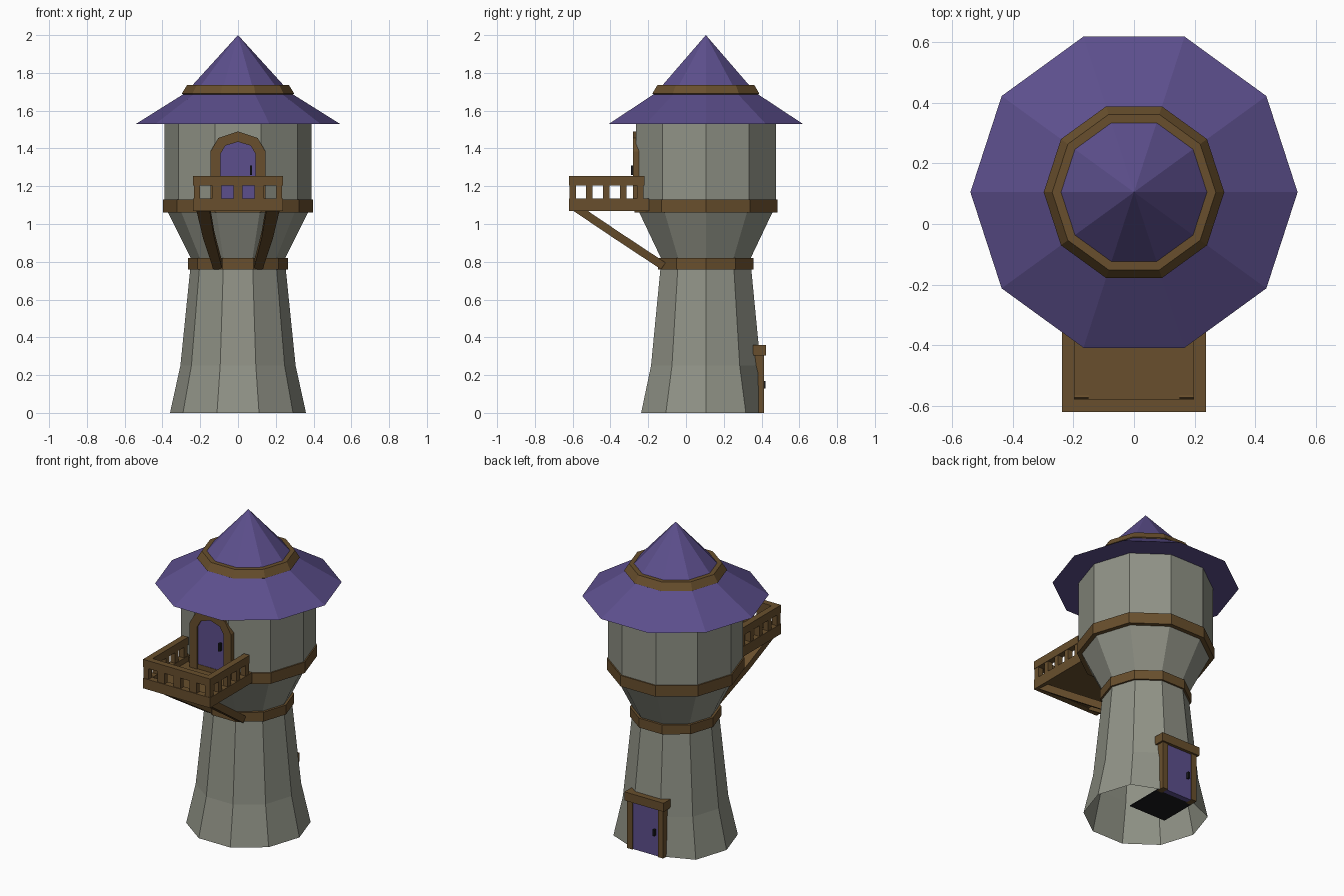
import bpy, bmesh, math
from mathutils import Vector

if "Cube" in bpy.data.objects:
    bpy.data.objects.remove(bpy.data.objects["Cube"])

YC = 0.105   # tower axis
SIDES = 10

def mat(name, rgb):
    m = bpy.data.materials.new(name)
    m.diffuse_color = (*rgb, 1)
    m.use_nodes = True
    m.node_tree.nodes["Principled BSDF"].inputs["Base Color"].default_value = m.diffuse_color
    return m

STONE = mat("grey stone", (0.28, 0.29, 0.24))
WOOD = mat("brown wood", (0.14, 0.078, 0.026))
PURPLE = mat("purple paint", (0.108, 0.078, 0.265))
DARK = mat("dark iron", (0.01, 0.01, 0.012))

def finish(bm, name, material):
    bmesh.ops.recalc_face_normals(bm, faces=bm.faces)
    me = bpy.data.meshes.new(name)
    bm.to_mesh(me)
    bm.free()
    me.materials.append(material)
    ob = bpy.data.objects.new(name, me)
    bpy.context.collection.objects.link(ob)
    return ob

def loft(name, material, profile, closed=False):
    """Ten-sided lathe of (radius, z) points; radius 0 makes an apex."""
    bm = bmesh.new()
    rings = []
    for r, z in profile:
        n = SIDES if r > 0 else 1
        rings.append([bm.verts.new((r * math.cos(math.tau * i / SIDES),
                                    YC + r * math.sin(math.tau * i / SIDES), z))
                      for i in range(n)])
    pairs = list(zip(rings, rings[1:]))
    if closed:
        pairs.append((rings[-1], rings[0]))
    for a, b in pairs:
        for i in range(SIDES):
            j = (i + 1) % SIDES
            quad = [a[i % len(a)], a[j % len(a)], b[j % len(b)], b[i % len(b)]]
            bm.faces.new(list(dict.fromkeys(quad)))
    return finish(bm, name, material)

def boxes(name, material, items):
    """Boxes given as (x0, x1, y0, y1, z0, z1), joined in one object."""
    bm = bmesh.new()
    for x0, x1, y0, y1, z0, z1 in items:
        vs = bmesh.ops.create_cube(bm, size=1)["verts"]
        for v in vs:
            v.co = Vector(((x0 + x1) / 2 + v.co.x * (x1 - x0),
                           (y0 + y1) / 2 + v.co.y * (y1 - y0),
                           (z0 + z1) / 2 + v.co.z * (z1 - z0)))
    return finish(bm, name, material)

def sweep(name, material, sections, loop_ends=True):
    """Skin a list of equal-length cross-sections."""
    bm = bmesh.new()
    rows = [[bm.verts.new(p) for p in s] for s in sections]
    n = len(rows[0])
    for a, b in zip(rows, rows[1:]):
        for i in range(n):
            bm.faces.new((a[i], a[(i + 1) % n], b[(i + 1) % n], b[i]))
    if loop_ends:
        bm.faces.new(rows[0])
        bm.faces.new(rows[-1])
    return finish(bm, name, material)

# Stone tower, open underneath, with the foot flattened behind the back door
tower = loft("tower_wall", STONE, [(0.36, 0), (0.305, 0.25), (0.25, 0.79),
                                   (0.25, 0.82), (0.375, 1.07), (0.39, 1.12), (0.39, 1.53)])
for v in tower.data.vertices:
    if v.co.z < 0.1:
        v.co.y = min(v.co.y, 0.39)

# Timber bands around the tower
for name, r, z0, z1 in (("lower_band", 0.265, 0.76, 0.82), ("upper_band", 0.398, 1.06, 1.13)):
    loft(name, WOOD, [(r, z0), (r, z1), (r - 0.04, z1), (r - 0.04, z0)], closed=True)

# Roof: wide skirt with flat underside, trim ring, pointed top
loft("roof_skirt", PURPLE, [(0, 1.53), (0.54, 1.53), (0.285, 1.69)])
loft("roof_ring", WOOD, [(0.28, 1.68), (0.298, 1.69), (0.27, 1.735), (0.235, 1.735)])
loft("roof_top", PURPLE, [(0.25, 1.725), (0, 2.0)])

# Balcony floor
boxes("balcony_floor", WOOD, [(-0.23, 0.23, -0.615, -0.2, 1.072, 1.1)])

# Balcony rails and balusters
X, T, YF, YB = 0.237, 0.04, -0.62, -0.22
rails = []
for z0, z1, yb in ((1.07, 1.135, YB + 0.025), (1.205, 1.255, YB)):
    rails.append((-X, X, YF, YF + T, z0, z1))
    for s in (-1, 1):
        a, b = sorted((s * X, s * (X - T)))
        rails.append((a, b, YF + T, yb, z0, z1))
boxes("balcony_rails", WOOD, rails)

posts = []
for x in (-0.113, 0, 0.113):
    posts.append((x - 0.025, x + 0.025, YF + 0.005, YF + T - 0.005, 1.13, 1.21))
for s in (-1, 1):
    a, b = sorted((s * (X - 0.003), s * (X - T + 0.003)))
    for y in (-0.6, -0.512, -0.422, -0.332, -0.242):
        posts.append((a, b, y - 0.017, y + 0.017, 1.13, 1.21))
boxes("balcony_balusters", WOOD, posts)

# Slanted brackets under the balcony
for s, side in ((-1, "left"), (1, "right")):
    secs = []
    for x, y, z, w in ((0.185, -0.585, 1.075, 0.035), (0.155, -0.37, 0.93, 0.03),
                       (0.107, -0.12, 0.765, 0.024)):
        secs.append([(s * (x - w), y - 0.012, z - 0.005), (s * (x + w), y - 0.012, z - 0.005),
                     (s * (x + w), y + 0.012, z + 0.03), (s * (x - w), y + 0.012, z + 0.03)])
    sweep(side + "_bracket", WOOD, secs)

# Arched balcony door and frame
def arch(w, z_side, z_shoulder, z_top):
    k = w * 0.72
    return [(-w, 1.09), (-w, z_side), (-k, z_shoulder), (0, z_top),
            (k, z_shoulder), (w, z_side), (w, 1.09)]

outer = arch(0.145, 1.385, 1.455, 1.49)
inner = arch(0.093, 1.37, 1.415, 1.435)
sweep("balcony_door_frame", WOOD,
      [[(ox, -0.225, oz), (ox, -0.28, oz), (ix, -0.28, iz), (ix, -0.225, iz)]
       for (ox, oz), (ix, iz) in zip(outer, inner)])
sweep("balcony_door", PURPLE, [[(x, y, z) for x, z in inner] for y in (-0.271, -0.262)])

# Back door with posts and lintel
boxes("back_door_frame", WOOD,
      [(-0.127, -0.09, 0.36, 0.412, 0, 0.31), (0.09, 0.127, 0.36, 0.412, 0, 0.31),
       (-0.138, 0.138, 0.355, 0.423, 0.305, 0.36)])
boxes("back_door", PURPLE, [(-0.092, 0.092, 0.37, 0.404, 0, 0.31)])

# Door handles
boxes("door_handles", DARK, [(0.063, 0.075, -0.29, -0.265, 1.26, 1.31),
                             (-0.07, -0.058, 0.4, 0.422, 0.13, 0.17)])

# Dark plate in the floor opening
boxes("floor_plate", DARK, [(-0.13, 0.13, 0.12, 0.37, 0.002, 0.008)])
